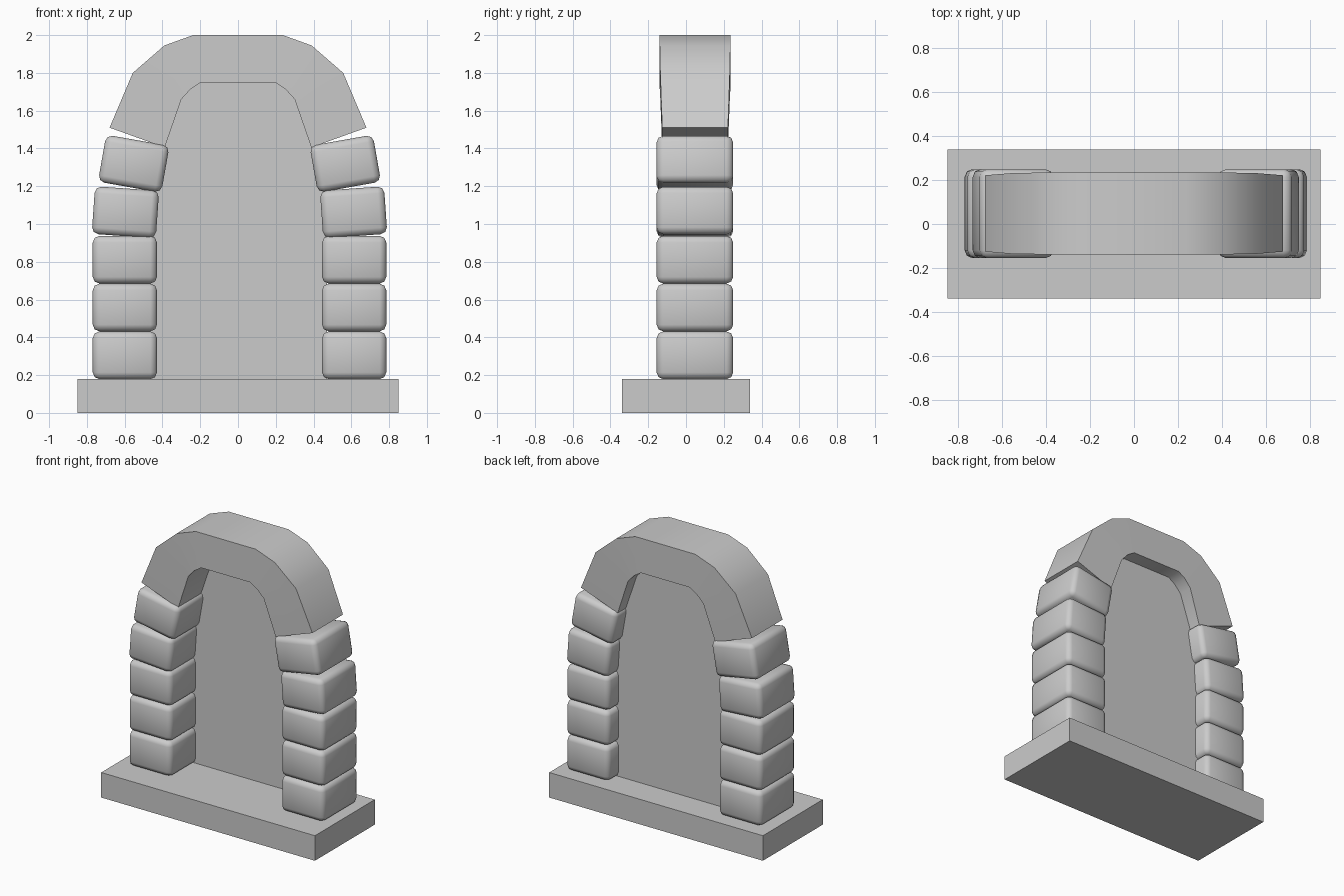
import bpy, bmesh, math

if "Cube" in bpy.data.objects:
    bpy.data.objects.remove(bpy.data.objects["Cube"])


def finish(name, bm, angle=None):
    bmesh.ops.recalc_face_normals(bm, faces=bm.faces)
    me = bpy.data.meshes.new(name)
    bm.to_mesh(me)
    bm.free()
    ob = bpy.data.objects.new(name, me)
    bpy.context.collection.objects.link(ob)
    if angle:
        bpy.ops.object.select_all(action='DESELECT')
        ob.select_set(True)
        bpy.context.view_layer.objects.active = ob
        bpy.ops.object.shade_smooth_by_angle(angle=math.radians(angle))
    return ob


def box(name, size, loc, tilt=0, bevel=0):
    bm = bmesh.new()
    bmesh.ops.create_cube(bm, size=1)
    bmesh.ops.scale(bm, vec=size, verts=bm.verts)
    if bevel:
        bmesh.ops.bevel(bm, geom=bm.edges[:], offset=bevel, segments=2,
                        profile=0.5, affect='EDGES')
    ob = finish(name, bm, 60 if bevel else None)
    ob.location = loc
    ob.rotation_euler = (0, math.radians(tilt), 0)
    return ob


# Base slab
box("base_slab", (1.70, 0.68, 0.18), (0, 0, 0.09))

# Pillar stones: distance from the middle, height, inward tilt
stones = [(0.607, 0.305, 0), (0.607, 0.558, 0), (0.607, 0.811, 0),
          (0.604, 1.062, 4), (0.560, 1.319, 10)]
for side, label in ((-1, "left"), (1, "right")):
    for i, (x, z, tilt) in enumerate(stones):
        box(f"{label}_stone_{i + 1}", (0.34, 0.405, 0.252),
            (side * x + 0.008, 0.047, z), -side * tilt, 0.035)

# Arch: paired outer and inner profile points with half depth
half = [(0.68, 1.51, 0.388, 1.405, 0.174), (0.557, 1.80, 0.30, 1.66, 0.184),
        (0.39, 1.945, 0.25, 1.715, 0.187), (0.238, 2.0, 0.195, 1.75, 0.187)]
stations = [(-a, b, -c, d, e) for a, b, c, d, e in half] + half[::-1]
bm = bmesh.new()
rings = []
for ox, oz, ix, iz, d in stations:
    rings.append([bm.verts.new(p) for p in (
        (ox, 0.048 - d, oz), (ox, 0.048 + d, oz),
        (ix, 0.048 + d, iz), (ix, 0.048 - d, iz))])
for r, s in zip(rings, rings[1:]):
    for k in range(4):
        j = (k + 1) % 4
        bm.faces.new((r[k], r[j], s[j], s[k]))
bm.faces.new(rings[0])
bm.faces.new(rings[-1][::-1])
finish("arch", bm, 35)

# Recessed panel filling the opening
outline = [(0.47, 0.17), (0.47, 1.0), (0.45, 1.2), (0.41, 1.42),
           (0.32, 1.68), (0.26, 1.74), (0.20, 1.77)]
bm = bmesh.new()
pts = outline + [(-x, z) for x, z in outline[::-1]]
bm.faces.new([bm.verts.new((x, 0.13, z)) for x, z in pts])
finish("back_panel", bm)
